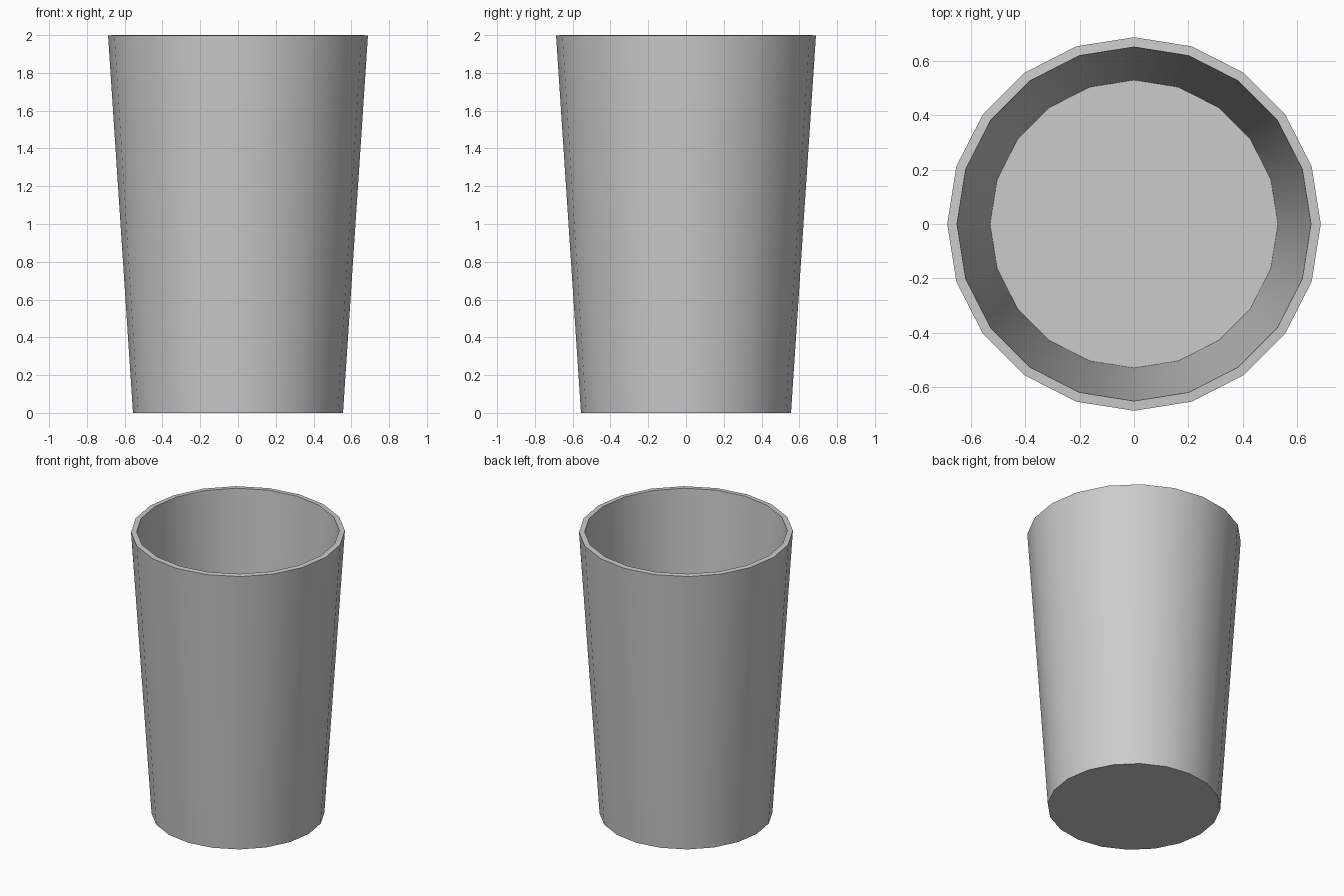
import bpy, bmesh

if "Cube" in bpy.data.objects:
    bpy.data.objects.remove(bpy.data.objects["Cube"])

# Tapered 20-sided cup shell, open at the top
HEIGHT = 1.998
mesh = bpy.data.meshes.new("cup")
cup = bpy.data.objects.new("cup", mesh)
bpy.context.collection.objects.link(cup)

bm = bmesh.new()
bmesh.ops.create_cone(bm, cap_ends=True, segments=20,
                      radius1=0.556, radius2=0.688, depth=HEIGHT)
bmesh.ops.translate(bm, verts=bm.verts, vec=(0, 0, HEIGHT / 2))
bmesh.ops.recalc_face_normals(bm, faces=bm.faces)
top = [f for f in bm.faces if f.normal.z > 0.9]
bmesh.ops.delete(bm, geom=top, context='FACES_ONLY')
bm.to_mesh(mesh)
bm.free()

# Wall thickness, growing inward
wall = cup.modifiers.new("wall", 'SOLIDIFY')
wall.thickness = 0.036
wall.offset = -1
wall.use_even_offset = False

# Apply the wall, then smooth the sides and keep rim and base edges sharp
bpy.context.view_layer.objects.active = cup
cup.select_set(True)
bpy.ops.object.modifier_apply(modifier=wall.name)
bpy.ops.object.shade_smooth_by_angle(angle=0.6)
